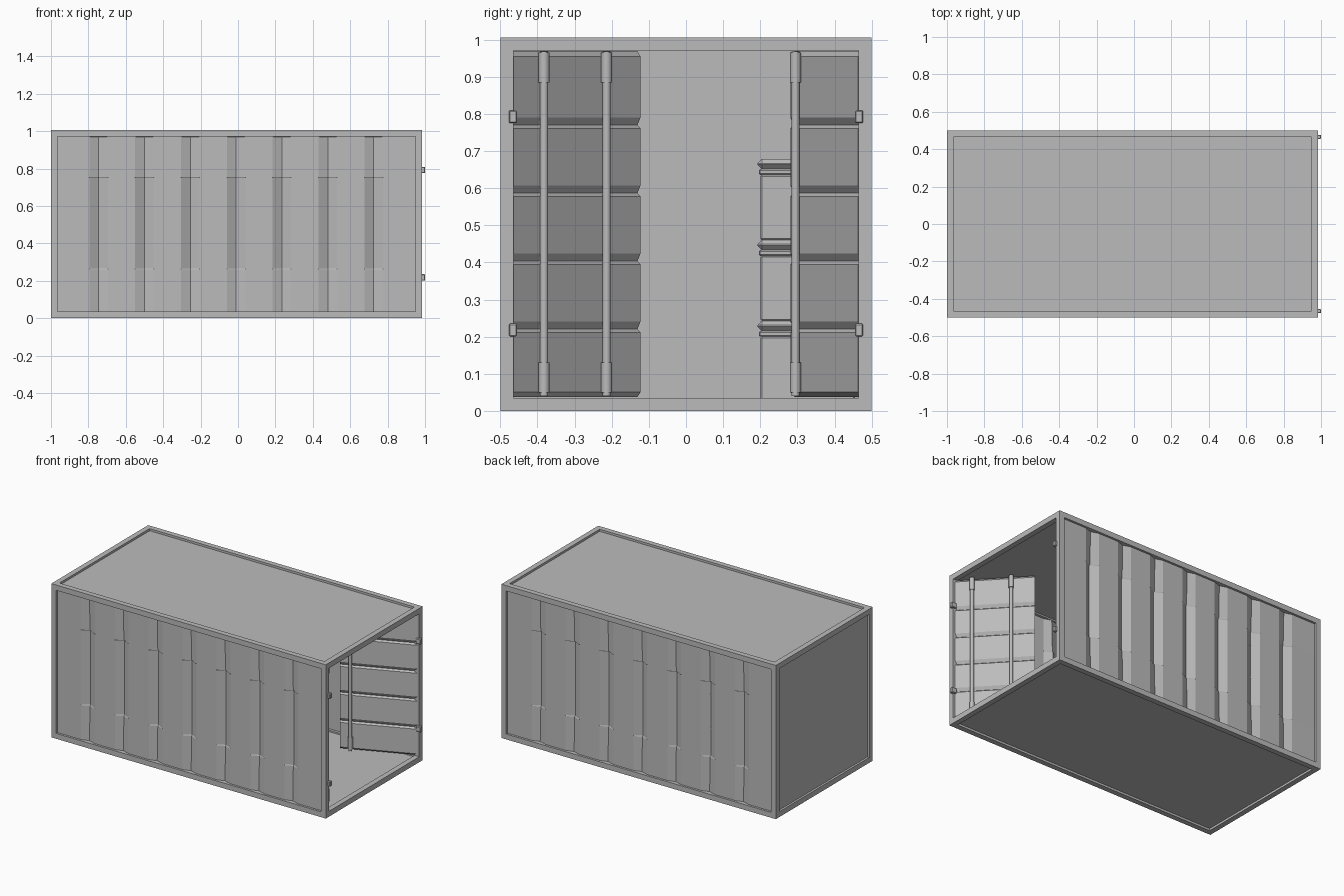
import bpy
import math
from mathutils import Vector

cube = bpy.data.objects.get("Cube")
if cube:
    bpy.data.objects.remove(cube, do_unlink=True)

steel = bpy.data.materials.new("grey_steel")
steel.use_nodes = True
GREY = (0.5, 0.5, 0.5, 1)
steel.diffuse_color = GREY
steel.node_tree.nodes["Principled BSDF"].inputs["Base Color"].default_value = GREY

X0, X1, Y, TOP, BEAM = -1.0, 0.985, 0.5, 1.005, 0.035
INSET = 0.014


def make(name, verts, faces):
    mesh = bpy.data.meshes.new(name)
    mesh.from_pydata([tuple(v) for v in verts], [], faces)
    mesh.materials.append(steel)
    obj = bpy.data.objects.new(name, mesh)
    bpy.context.collection.objects.link(obj)
    return obj


def box(name, lo, hi, chamfer=0):
    verts = [(x, y, z) for x in (lo[0], hi[0]) for y in (lo[1], hi[1]) for z in (lo[2], hi[2])]
    faces = [(0, 1, 3, 2), (4, 6, 7, 5), (0, 4, 5, 1), (2, 3, 7, 6), (0, 2, 6, 4), (1, 5, 7, 3)]
    obj = make(name, verts, faces)
    if chamfer:
        mod = obj.modifiers.new("chamfer", "BEVEL")
        mod.width = chamfer
        mod.segments = 1
    return obj


def sheet(name, columns, thickness, offset=0):
    """Surface through equal-length columns of points, given a thickness."""
    n = len(columns[0])
    verts = [p for col in columns for p in col]
    faces = [(i * n + j, (i + 1) * n + j, (i + 1) * n + j + 1, i * n + j + 1)
             for i in range(len(columns) - 1) for j in range(n - 1)]
    obj = make(name, verts, faces)
    mod = obj.modifiers.new("thickness", "SOLIDIFY")
    mod.thickness = thickness
    mod.offset = offset
    mod.use_even_offset = True
    return obj


def rod(name, x, y, z0, z1, radius):
    bpy.ops.mesh.primitive_cylinder_add(vertices=16, radius=radius, depth=z1 - z0,
                                        location=(x, y, (z0 + z1) / 2))
    obj = bpy.context.object
    obj.name = name
    obj.data.materials.append(steel)
    bpy.ops.object.shade_smooth_by_angle()
    return obj


# Frame: posts and rails
for side, ya in (("right", -Y), ("left", Y - BEAM)):
    for end, xa in (("rear", X0), ("door", X1 - BEAM)):
        box(f"{end}_{side}_post", (xa, ya, BEAM), (xa + BEAM, ya + BEAM, TOP - BEAM))
    for level, za in (("bottom", 0), ("top", TOP - BEAM)):
        box(f"{level}_{side}_rail", (X0, ya, za), (X1, ya + BEAM, za + BEAM))
for end, xa in (("rear", X0), ("door", X1 - BEAM)):
    for level, za in (("bottom", 0), ("top", TOP - BEAM)):
        box(f"{level}_{end}_rail", (xa, BEAM - Y, za), (xa + BEAM, Y - BEAM, za + BEAM))

# Flat panels
xa, xb, yi = X0 + BEAM, X1 - BEAM, Y - BEAM
box("floor", (xa, -yi, INSET), (xb, yi, BEAM - 0.01))
box("roof", (xa, -yi, TOP - BEAM + 0.01), (xb, yi, TOP - INSET))
box("rear_panel", (X0 + INSET, -yi, BEAM), (X0 + BEAM - 0.01, yi, TOP - BEAM))

# Side walls with vertical grooves, deeper in the middle of their height
heights = ((BEAM, 0.016), (0.26, 0.022), (0.265, 0.028), (0.75, 0.028), (0.755, 0.022), (TOP - BEAM, 0.016))
stations = [(xa, 0)]
for i in range(7):
    c = -0.745 + 0.245 * i
    stations += [(c - 0.05, 0), (c, 1), (c + 0.05, 0)]
stations.append((xb, 0))
for name, s in (("right_wall", -1), ("left_wall", 1)):
    cols = [[(x, s * (Y - INSET - 0.002 - d * g), z) for z, d in heights] for x, g in stations]
    sheet(name, cols, 0.004)

# Grooved doors, swung inwards, with locking bars
Z0, Z1 = 0.04, 0.968
profile = [(Z0, -0.012), (0.052, 0)]
for i in range(4):
    g = 0.22 + 0.183 * i
    profile += [(g - 0.01, 0), (g, -0.013), (g + 0.022, 0)]
profile += [(0.953, 0), (Z1, -0.012)]
WIDTH = 0.467


def door(name, side, angle, bars):
    hinge = Vector((0.968, side * 0.466, 0))
    along = Vector((-math.sin(angle), -side * math.cos(angle), 0))
    out = Vector((math.cos(angle), -side * math.sin(angle), 0))
    cols = [[hinge + along * t + out * n + Vector((0, 0, z)) for z, n in profile] for t in (0, WIDTH)]
    sheet(name, cols, 0.006)
    for i, t in enumerate(bars):
        p = hinge + along * t + out * 0.016
        rod(f"{name}_bar_{i + 1}", p.x, p.y, Z0, Z1, 0.011)
        for part, a, b in (("lower", 0.05, 0.13), ("upper", 0.885, 0.965)):
            rod(f"{name}_{part}_sleeve_{i + 1}", p.x, p.y, a, b, 0.0145)


door("right_door", -1, math.radians(43), (0.1, 0.33))
door("left_door", 1, math.radians(67), (0.4,))

# Hinge blocks
for side, s in (("right", -1), ("left", 1)):
    for level, z in (("lower", 0.218), ("upper", 0.792)):
        box(f"{level}_{side}_hinge", (0.965, s * 0.466 - 0.011, z - 0.017),
            (1.0, s * 0.466 + 0.011, z + 0.017), 0.003)

# Stacked crates with ribbed lids
for i in range(3):
    z = 0.025 + 0.218 * i
    cx = -0.55
    box(f"crate_{i + 1}_body", (cx - 0.13, 0.2, z), (cx + 0.13, 0.455, z + 0.175), 0.004)
    box(f"crate_{i + 1}_rim", (cx - 0.133, 0.196, z + 0.175), (cx + 0.133, 0.458, z + 0.19), 0.003)
    box(f"crate_{i + 1}_lid", (cx - 0.136, 0.193, z + 0.19), (cx + 0.136, 0.461, z + 0.218), 0.012)
